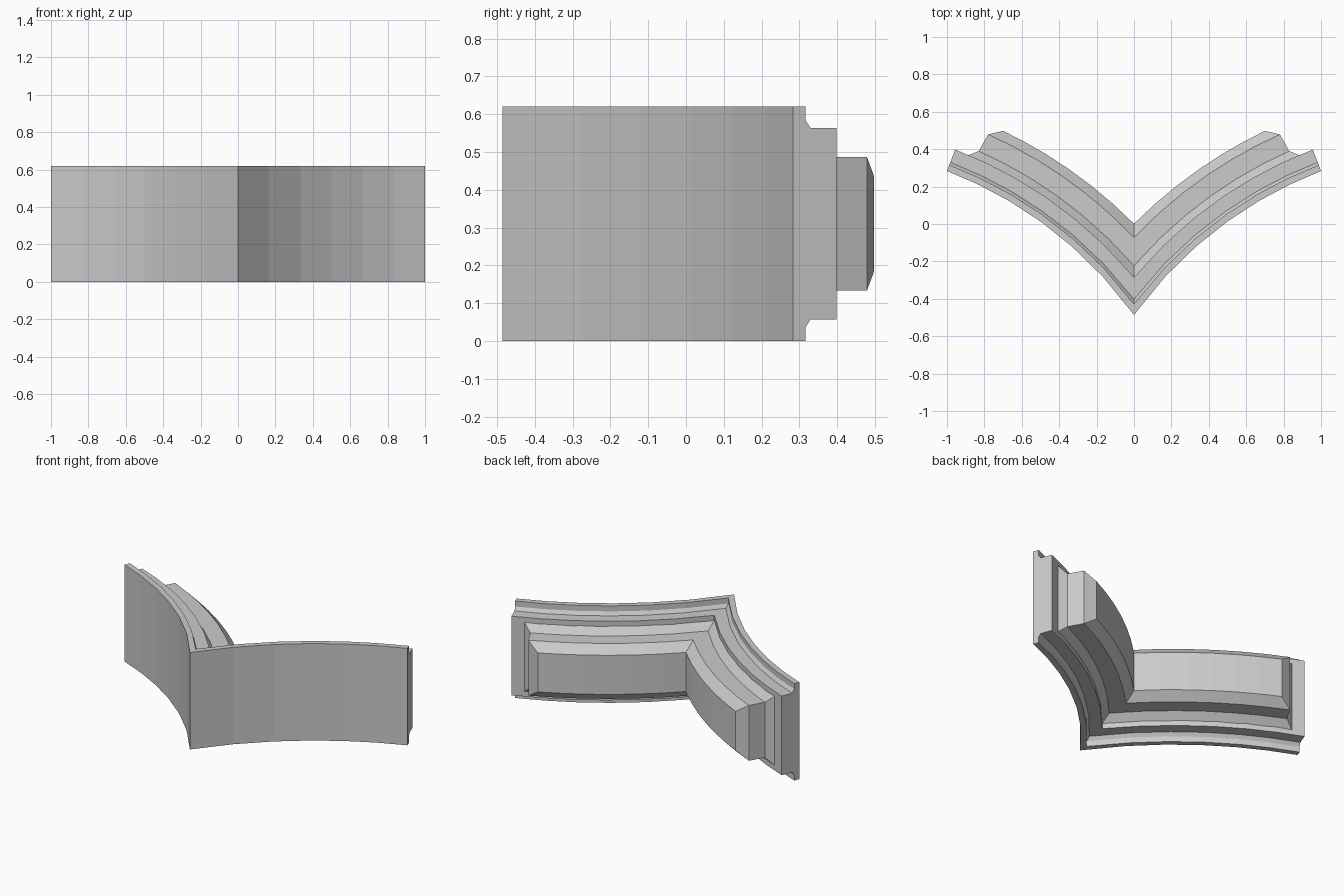
import bpy
import bmesh
from math import sqrt

cube = bpy.data.objects.get("Cube")
if cube:
    bpy.data.objects.remove(cube, do_unlink=True)

# Plan arc of each wing, and shared sizes
CX, CY, R = 1.785, -1.772, 2.2
MID, STEPS = 0.31, 6

grey = bpy.data.materials.new("plain_grey")
grey.use_nodes = True
colour = (0.6, 0.6, 0.6, 1)
grey.diffuse_color = colour
grey.node_tree.nodes["Principled BSDF"].inputs["Base Color"].default_value = colour


def sweep(name, upper):
    """Sweep a vertically symmetric profile of (depth, half height, end x)
    along both wings, which meet in a mitre at x = 0."""
    profile = [(d, MID + h, e) for d, h, e in upper]
    profile += [(d, MID - h, e) for d, h, e in reversed(upper)]
    n = len(profile)
    bm = bmesh.new()
    rows = []
    for i in range(-STEPS, STEPS + 1):
        row = []
        for d, z, end in profile:
            x = end * i / STEPS
            y = CY + sqrt((R + d) ** 2 - (CX - abs(x)) ** 2)
            row.append(bm.verts.new((x, y, z)))
        rows.append(row)
    for a, b in zip(rows, rows[1:]):
        for j in range(n):
            k = (j + 1) % n
            bm.faces.new((a[j], a[k], b[k], b[j]))
    # End caps built as strips between the upper and lower edges
    for row in (rows[0], rows[-1]):
        for j in range(n // 2 - 1):
            bm.faces.new((row[j], row[j + 1], row[n - 2 - j], row[n - 1 - j]))
    bmesh.ops.recalc_face_normals(bm, faces=bm.faces)
    mesh = bpy.data.meshes.new(name)
    bm.to_mesh(mesh)
    bm.free()
    mesh.materials.append(grey)
    obj = bpy.data.objects.new(name, mesh)
    bpy.context.collection.objects.link(obj)
    return obj


# Front panel with a stepped, chamfered back edge
panel = [(0, 0.31), (0.035, 0.31), (0.035, 0.275), (0.05, 0.253), (0.123, 0.253)]
sweep("front_panel", [(d, h, 1 - 0.357 * d) for d, h in panel])

# Raised back rib with a sloped foot and chamfered rim
sweep("back_rib", [(0.118, 0.225, 0.89), (0.163, 0.177, 0.83),
                   (0.265, 0.177, 0.78), (0.316, 0.125, 0.70)])
